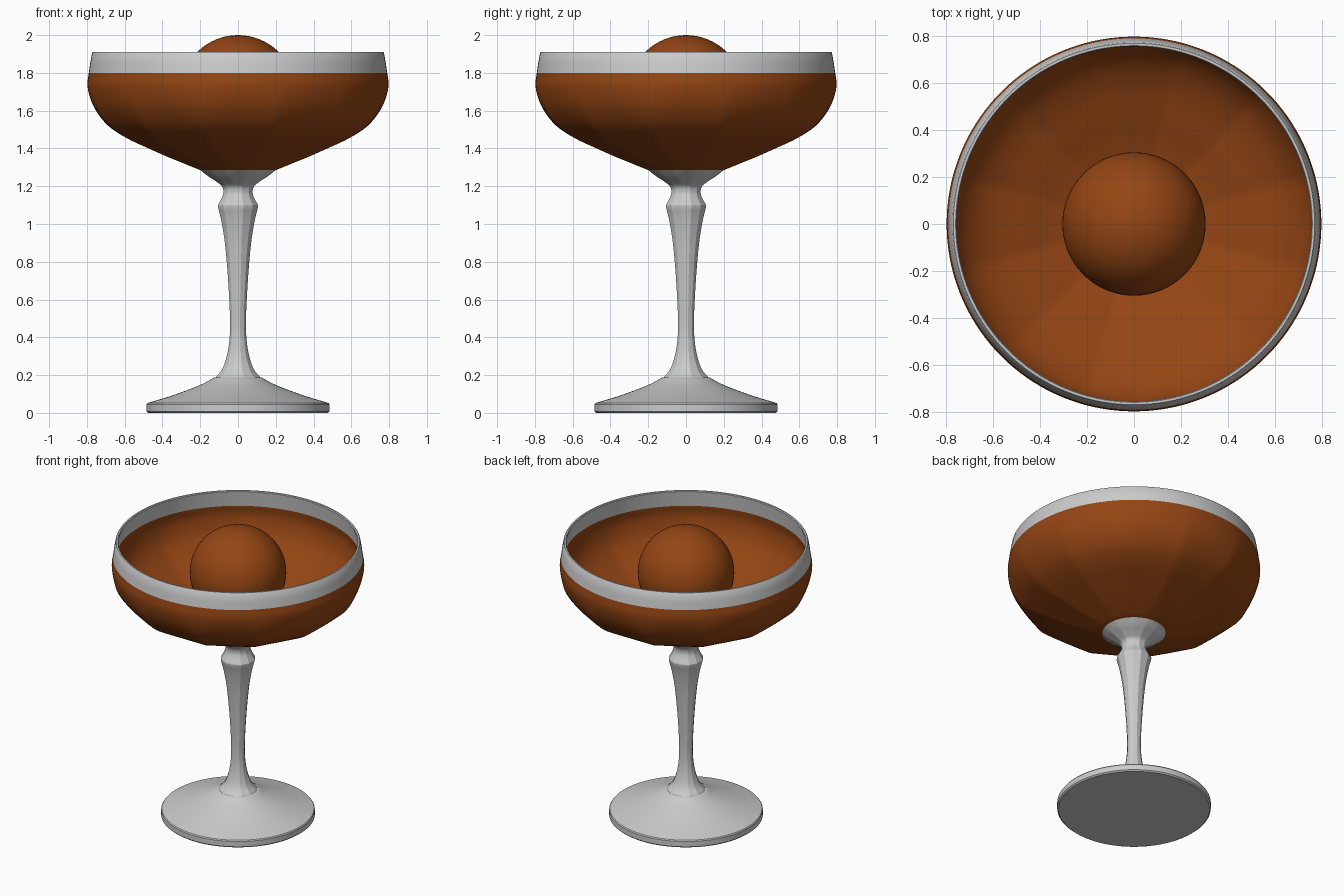
import bpy, bmesh, math
from mathutils import Vector

cube = bpy.data.objects.get("Cube")
if cube:
    bpy.data.objects.remove(cube, do_unlink=True)


def make_material(name, rgb, rough):
    mat = bpy.data.materials.new(name)
    mat.use_nodes = True
    mat.diffuse_color = (*rgb, 1)
    bsdf = mat.node_tree.nodes["Principled BSDF"]
    bsdf.inputs["Base Color"].default_value = (*rgb, 1)
    bsdf.inputs["Roughness"].default_value = rough
    return mat


glass = make_material("pale grey glass", (0.6, 0.6, 0.6), 0.4)
amber = make_material("amber brown", (0.3, 0.06, 0.007), 0.4)
SEGMENTS, FLUTES = 144, 12


def smooth_path(points, steps=5):
    """Catmull-Rom curve through (radius, height) points."""
    p = [Vector(q) for q in points]
    p = [2 * p[0] - p[1]] + p + [2 * p[-1] - p[-2]]
    out = []
    for a, b, c, d in zip(p, p[1:], p[2:], p[3:]):
        for i in range(steps):
            t = i / steps
            out.append(0.5 * (2 * b + (c - a) * t + (2 * a - 5 * b + 4 * c - d) * t ** 2
                              + (3 * b - a - 3 * c + d) * t ** 3))
    return [(v.x, v.y) for v in out] + [tuple(points[-1])]


def facet(angle):
    """Radius factor of a regular polygon with one flat facing the front."""
    step = 2 * math.pi / FLUTES
    off = (angle + step / 2) % step - step / 2
    return math.cos(step / 2) / math.cos(off)


def lathe(name, profile, mat, weight=lambda z: 0, closed=False, sharp=35):
    bm = bmesh.new()
    rings = []
    for r, z in profile:
        if r < 1e-5:
            rings.append([bm.verts.new((0, 0, z))] * SEGMENTS)
            continue
        ring = []
        for i in range(SEGMENTS):
            a = 2 * math.pi * i / SEGMENTS
            k = r * (1 + weight(z) * (facet(a) - 1))
            ring.append(bm.verts.new((k * math.cos(a), k * math.sin(a), z)))
        rings.append(ring)
    pairs = list(zip(rings, rings[1:]))
    if closed:
        pairs.append((rings[-1], rings[0]))
    for low, high in pairs:
        for i in range(SEGMENTS):
            j = (i + 1) % SEGMENTS
            corners = list(dict.fromkeys((low[i], low[j], high[j], high[i])))
            bm.faces.new(corners)
    bmesh.ops.recalc_face_normals(bm, faces=bm.faces)
    mesh = bpy.data.meshes.new(name)
    bm.to_mesh(mesh)
    bm.free()
    mesh.materials.append(mat)
    return finish(bpy.data.objects.new(name, mesh), sharp)


def finish(obj, sharp):
    if obj.name not in bpy.context.collection.objects:
        bpy.context.collection.objects.link(obj)
    bpy.ops.object.select_all(action="DESELECT")
    obj.select_set(True)
    bpy.context.view_layer.objects.active = obj
    bpy.ops.object.shade_smooth_by_angle(angle=math.radians(sharp))
    return obj


# Foot: shallow cone with a thick rounded edge
slope = smooth_path([(0.48, 0.052), (0.34, 0.095), (0.2, 0.148), (0.125, 0.188)])
lathe("foot", [(0, 0), (0.476, 0), (0.485, 0.008), (0.485, 0.045)] + slope + [(0, 0.19)], glass)

# Stem: twelve flat sides, waisted, with a knob and a flared collar
shaft = smooth_path([(0.125, 0.185), (0.085, 0.235), (0.057, 0.32), (0.044, 0.43),
                     (0.046, 0.56), (0.057, 0.74), (0.072, 0.9), (0.092, 1.02), (0.11, 1.09)])
neck = smooth_path([(0.11, 1.1), (0.088, 1.14), (0.08, 1.17), (0.088, 1.2),
                    (0.12, 1.225), (0.165, 1.255), (0.205, 1.29)])
lathe("stem", shaft + neck + [(0, 1.3)], glass,
      lambda z: min(1, max(0, (1.29 - z) / 0.05)), sharp=24)


# Fluted bowl: flutes fade out towards the widest part
def flute(z):
    return 1.1 * min(1, max(0, (1.72 - z) / 0.3)) * min(1, max(0.2, (z - 1.28) / 0.05))


outer = smooth_path([(0.2, 1.285), (0.36, 1.345), (0.49, 1.4), (0.61, 1.455), (0.71, 1.525),
                     (0.775, 1.625), (0.797, 1.73), (0.79, 1.8)])
inner = smooth_path([(0.768, 1.8), (0.774, 1.73), (0.752, 1.63), (0.69, 1.545), (0.595, 1.48),
                     (0.47, 1.425), (0.34, 1.37), (0.19, 1.325), (0, 1.31)])
lathe("bowl", [(0, 1.28)] + outer + inner, amber, flute)

# Clear rim band above the drink
lathe("rim_band", [(0.79, 1.8), (0.783, 1.85), (0.773, 1.905), (0.769, 1.91), (0.759, 1.91),
                   (0.755, 1.905), (0.762, 1.85), (0.768, 1.8)], glass, closed=True)

# Ball resting in the bowl
bpy.ops.mesh.primitive_uv_sphere_add(segments=64, ring_count=32, radius=0.305,
                                     location=(0, 0, 1.695))
ball = bpy.context.object
ball.name = "ball"
ball.data.materials.append(amber)
finish(ball, 35)
